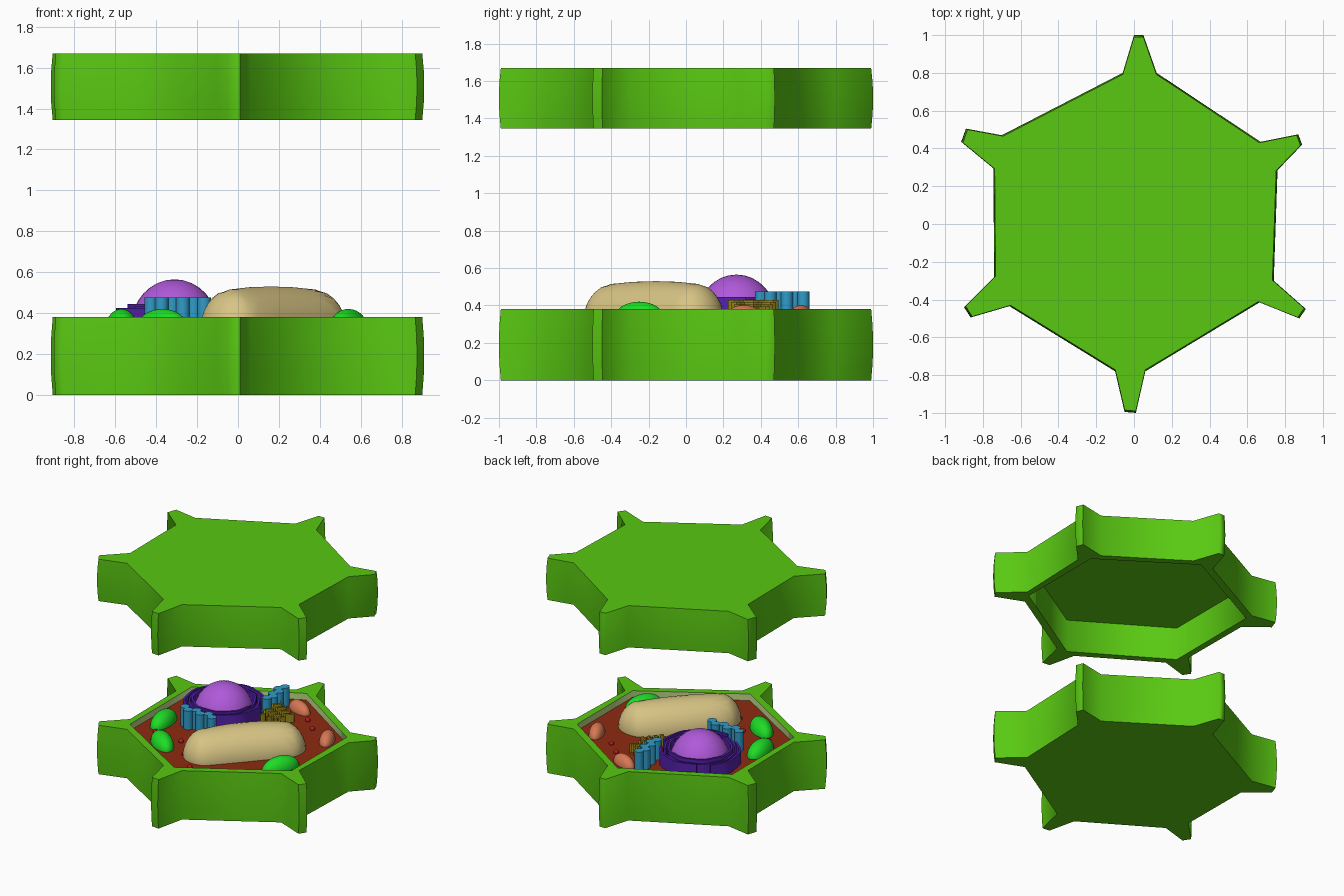
import bpy, bmesh, math
from mathutils import Vector

if "Cube" in bpy.data.objects:
    bpy.data.objects.remove(bpy.data.objects["Cube"])


def mat(name, r, g, b):
    m = bpy.data.materials.new(name)
    m.diffuse_color = (r, g, b, 1)
    m.use_nodes = True
    m.node_tree.nodes["Principled BSDF"].inputs["Base Color"].default_value = m.diffuse_color
    return m


GREEN = mat("wall_green", .10, .58, .006)
PALE = mat("membrane_pale", .55, .72, .26)
BROWN = mat("cytoplasm_brown", .27, .025, .006)
TAN = mat("vacuole_tan", .68, .55, .23)
PURPLE = mat("nucleus_purple", .43, .10, .70)
INDIGO = mat("reticulum_indigo", .09, .015, .42)
BLUE = mat("column_blue", .03, .33, .58)
ORANGE = mat("mitochondrion_orange", .68, .19, .09)
LEAF = mat("chloroplast_green", .013, .72, .02)
OLIVE = mat("golgi_olive", .32, .25, .01)
RED = mat("ribosome_red", .5, .01, .015)

# six corner ears (four points each, counter-clockwise) and the inner hexagon
EARS = [
    [(.12, .80), (.05, 1), (0, 1), (-.06, .80)],
    [(-.70, .47), (-.89, .505), (-.915, .435), (-.745, .295)],
    [(-.74, -.28), (-.90, -.44), (-.865, -.495), (-.66, -.435)],
    [(-.10, -.78), (-.05, -.995), (.01, -1), (.06, -.78)],
    [(.665, -.415), (.875, -.50), (.91, -.45), (.74, -.30)],
    [(.76, .285), (.89, .42), (.87, .475), (.67, .435)],
]
OUTLINE = [p for ear in EARS for p in ear]
INNER = [(.04, .784), (-.685, .41), (-.685, -.348), (-.02, -.758), (.69, -.33), (.69, .35)]
FLOOR = .33


def finish(name, bm, mats, angle=40):
    bmesh.ops.recalc_face_normals(bm, faces=bm.faces[:])
    me = bpy.data.meshes.new(name)
    bm.to_mesh(me)
    bm.free()
    for m in mats:
        me.materials.append(m)
    ob = bpy.data.objects.new(name, me)
    bpy.context.collection.objects.link(ob)
    bpy.ops.object.select_all(action='DESELECT')
    ob.select_set(True)
    bpy.context.view_layer.objects.active = ob
    bpy.ops.object.shade_smooth_by_angle(angle=math.radians(angle))
    return ob


def bridge(bm, a, b, mi=0):
    for i in range(len(a)):
        j = (i + 1) % len(a)
        bm.faces.new((a[i], a[j], b[j], b[i])).material_index = mi


def shell(name, z_closed, z_open, z_cavity, inner_mat):
    """Eared hexagonal pan, closed at z_closed and hollow from z_open to z_cavity."""
    bm = bmesh.new()
    rings = []
    for t, s in ((0, .99), (.25, .998), (.5, 1), (.75, .998), (1, .99)):
        z = z_closed + (z_open - z_closed) * t
        rings.append([bm.verts.new((x * s, y * s, z)) for x, y in OUTLINE])
    for a, b in zip(rings, rings[1:]):
        bridge(bm, a, b)
    bm.faces.new(rings[0])
    rim = [bm.verts.new((x, y, z_open)) for x, y in INNER]
    deep = [bm.verts.new((x, y, z_cavity)) for x, y in INNER]
    top = rings[-1]
    for i in range(6):
        j = (i + 1) % 6
        bm.faces.new(top[4 * i:4 * i + 4] + [rim[i]])
        bm.faces.new((top[4 * i + 3], top[4 * j], rim[j], rim[i]))
    bridge(bm, rim, deep, 1)
    bm.faces.new(deep).material_index = 1
    return finish(name, bm, [GREEN, inner_mat], 75)


def blob(name, loc, size, m, angle=0, stretch=0, bend=0):
    """Ellipsoid, optionally stretched to a capsule and bent, turned about z."""
    bm = bmesh.new()
    bmesh.ops.create_uvsphere(bm, u_segments=32, v_segments=16, radius=1)
    for v in bm.verts:
        x, y, z = v.co
        x = x * size[0] + stretch * max(-1, min(1, x * 2.5))
        v.co = (x, y * size[1] - bend * x * x, z * size[2])
    ob = finish(name, bm, [m])
    ob.location = loc
    ob.rotation_euler.z = math.radians(angle)
    return ob


def ribbon(name, pts, width, z0, z1, m):
    """Upright strip with thickness following a plan path."""
    bm = bmesh.new()
    sections = []
    for i, p in enumerate(pts):
        d = (Vector(pts[min(i + 1, len(pts) - 1)]) - Vector(pts[max(i - 1, 0)])).normalized()
        n = Vector((-d.y, d.x)) * width / 2
        a, b = Vector(p) + n, Vector(p) - n
        sections.append([bm.verts.new((q.x, q.y, z)) for q, z in ((a, z0), (b, z0), (b, z1), (a, z1))])
    for a, b in zip(sections, sections[1:]):
        bridge(bm, a, b)
    bm.faces.new(sections[0])
    bm.faces.new(sections[-1])
    return finish(name, bm, [m])


# cell wall halves
shell("cell_base", .0, .38, .29, PALE)
shell("cell_lid", 1.67, 1.345, 1.60, GREEN)

# cytoplasm slab
bm = bmesh.new()
lo, hi = [[bm.verts.new((x * .998, y * .998, z)) for x, y in INNER] for z in (.30, FLOOR)]
bridge(bm, lo, hi)
bm.faces.new(lo)
bm.faces.new(hi)
finish("cytoplasm", bm, [BROWN])

# vacuole and nucleus
blob("vacuole", (.16, -.16, FLOOR), (.20, .19, .20), TAN, 48, .24, .12)
NX, NY = -.31, .27
blob("nucleus", (NX, NY, FLOOR), (.215, .215, .235), PURPLE)

# folded reticulum around the nucleus
for i, (r, a0, a1) in enumerate(((.222, 0, 359), (.25, -140, 40), (.25, 60, 200),
                                 (.278, -100, 10), (.278, 30, 120), (.278, 140, 240))):
    n = 36
    arc = []
    for k in range(n + 1):
        a = math.radians(a0 + (a1 - a0) * k / n)
        rr = r + .004 * math.sin(9 * a)
        arc.append((NX + rr * math.cos(a), NY + rr * math.sin(a)))
    ribbon(f"reticulum_{i + 1}", arc, .016, FLOOR - .01, .445 - .01 * (i % 3), INDIGO)

# two rows of upright tubes
for row, (p, q) in enumerate((((-.425, -.06), (-.165, -.07)), ((-.02, .405), (-.05, .625)))):
    p, q = Vector(p), Vector(q)
    side = Vector((p.y - q.y, q.x - p.x)).normalized() * .015
    for k in range(6):
        c = p.lerp(q, k / 5) + side * (-1) ** k
        bm = bmesh.new()
        bmesh.ops.create_cone(bm, cap_ends=True, segments=16, radius1=.033, radius2=.033, depth=.15)
        ob = finish(f"tube_{row + 1}_{k + 1}", bm, [BLUE])
        ob.location = (c.x, c.y, .40)

# golgi body: stacked wavy ribbons
for k in range(4):
    path = [(.03 + .035 * k + .018 * math.sin(t * .8) + .012 * k * (t / 10 - 1) ** 2,
             .36 + (t / 10 - 1) * (.13 - .015 * k)) for t in range(21)]
    ribbon(f"golgi_fold_{k + 1}", path, .014, FLOOR - .01, .43 - .012 * k, OLIVE)

# chloroplasts and mitochondria
for i, (x, y, a) in enumerate(((-.57, -.10, 97), (-.37, -.40, -38), (.54, -.25, 65))):
    blob(f"chloroplast_{i + 1}", (x, y, FLOOR), (.145, .075, .09), LEAF, a)
for i, (x, y, a) in enumerate(((.10, .615, -22), (.55, .31, 115))):
    blob(f"mitochondrion_{i + 1}", (x, y, FLOOR), (.11, .055, .072), ORANGE, a)

# ribosomes
for i, (x, y) in enumerate(((-.28, -.30), (.02, -.62), (.36, .40), (-.14, -.46), (.44, .12), (-.52, -.27), (.25, .50))):
    blob(f"ribosome_{i + 1}", (x, y, FLOOR + .008), (.018, .018, .018), RED)
